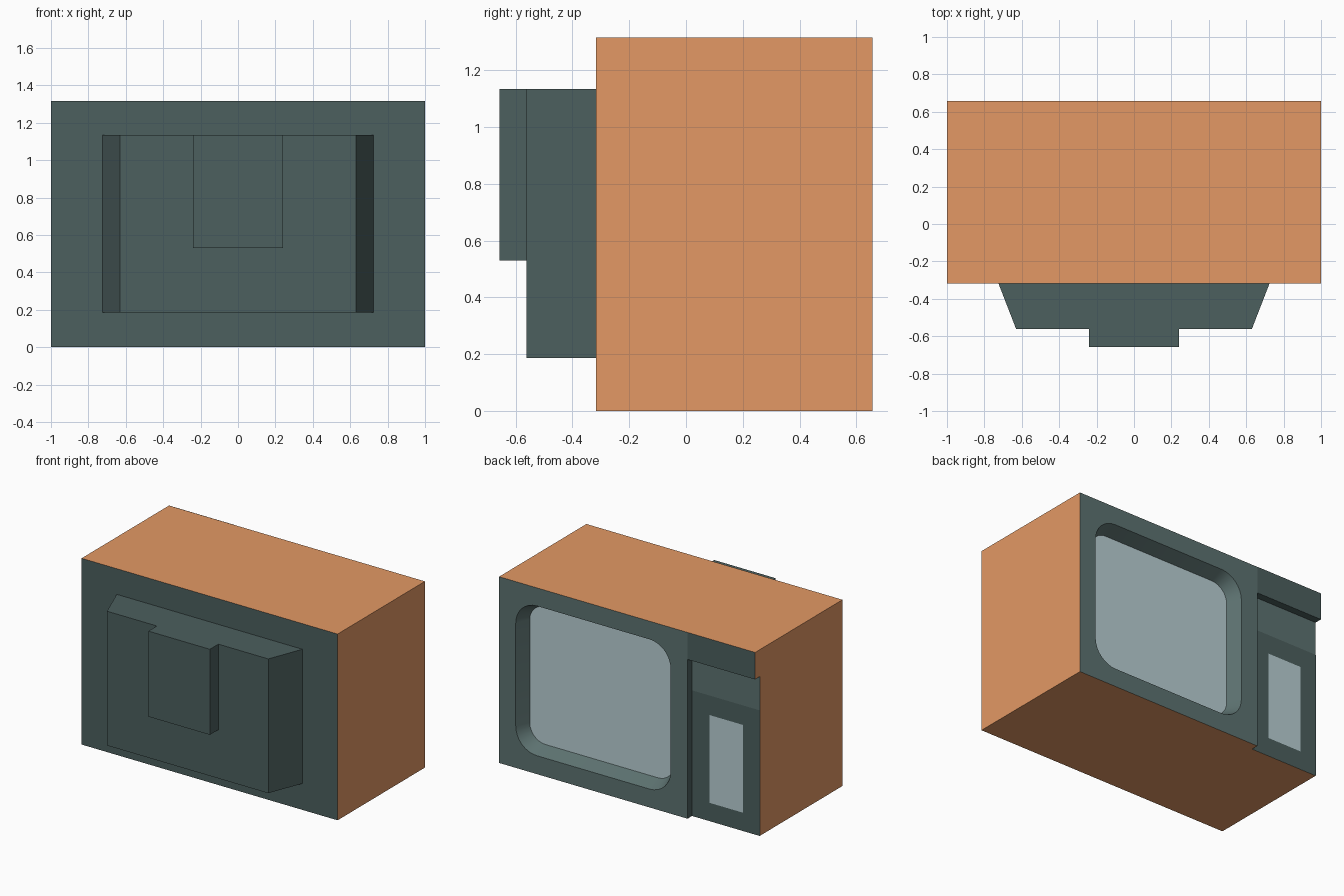
import bpy, bmesh, math

if "Cube" in bpy.data.objects:
    bpy.data.objects.remove(bpy.data.objects["Cube"])

H, BACK, FACE = 1.315, -0.317, 0.657      # cabinet height, rear plane, screen-side plane
RECESS = 0.052                            # control panel set-back
SPLIT = -0.472                            # x where the control column starts
DEPTH, INSET = 0.095, 0.043               # screen well depth and wall taper


def material(name, rgb):
    m = bpy.data.materials.new(name)
    m.diffuse_color = (*rgb, 1)
    m.use_nodes = True
    m.node_tree.nodes["Principled BSDF"].inputs["Base Color"].default_value = m.diffuse_color
    return m


wood = material("wood", (0.77, 0.317, 0.128))
shell = material("shell", (0.072, 0.115, 0.112))
bezel = material("bezel", (0.11, 0.17, 0.165))
glass = material("glass", (0.49, 0.63, 0.66))


def make(name, bm, mat):
    me = bpy.data.meshes.new(name)
    bm.to_mesh(me)
    bm.free()
    me.materials.append(mat)
    ob = bpy.data.objects.new(name, me)
    bpy.context.collection.objects.link(ob)
    return ob


def solid(name, outline, axis, lo, hi, mat, end=None):
    """Solid between an outline at lo and (optionally different) end outline at hi."""
    bm = bmesh.new()
    put = (lambda a, b, t: (a, t, b)) if axis == 'y' else (lambda a, b, t: (a, b, t))
    r0 = [bm.verts.new(put(a, b, lo)) for a, b in outline]
    r1 = [bm.verts.new(put(a, b, hi)) for a, b in (end or outline)]
    bm.faces.new(r0)
    bm.faces.new(r1)
    for i in range(len(r0)):
        bm.faces.new((r0[i - 1], r0[i], r1[i], r1[i - 1]))
    bmesh.ops.recalc_face_normals(bm, faces=bm.faces)
    return make(name, bm, mat)


def panel(name, outline, y, mat):
    """Flat face looking towards +y."""
    bm = bmesh.new()
    bm.faces.new([bm.verts.new((x, y, z)) for x, z in reversed(outline)])
    return make(name, bm, mat)


def rect(x0, x1, z0, z1):
    return [(x0, z0), (x1, z0), (x1, z1), (x0, z1)]


def well(grow, n=8):
    """Rounded screen outline, grown or shrunk."""
    x0, x1, z0, z1, r = -0.34, 0.87, 0.13, 1.187, 0.165
    pts = []
    corners = [(x1 - r, z1 - r), (x0 + r, z1 - r), (x0 + r, z0 + r), (x1 - r, z0 + r)]
    for q, (cx, cz) in enumerate(corners):
        for i in range(n + 1):
            a = math.pi / 2 * (q + i / n)
            pts.append((cx + (r + grow) * math.cos(a), cz + (r + grow) * math.sin(a)))
    return pts


def combine(target, other, operation):
    other.hide_render = True
    mod = target.modifiers.new("combine", 'BOOLEAN')
    mod.object = other
    mod.operation = operation
    mod.solver = 'EXACT'
    bpy.ops.object.modifier_apply(modifier=mod.name)
    bpy.data.objects.remove(other)


# Cabinet with the tapered tube housing and its raised cap joined to the rear
cabinet = solid("cabinet", rect(-1, 1, 0, H), 'y', BACK, FACE, wood)
bpy.context.view_layer.objects.active = cabinet
cabinet.select_set(True)
Z0, Z1 = 0.186, 1.134
housing = [(-0.725, -0.2), (-0.725, BACK), (-0.63, -0.562),
           (0.63, -0.562), (0.725, BACK), (0.725, -0.2)]
combine(cabinet, solid("tube_housing", housing, 'z', Z0, Z1, shell), 'UNION')
combine(cabinet, solid("housing_cap", rect(-0.24, 0.24, 0.53, Z1), 'y', -0.657, -0.5, shell), 'UNION')

# Tapered screen well and control column cut away
combine(cabinet, solid("screen_cutter", well(-INSET), 'y', FACE - DEPTH, FACE + DEPTH,
                       wood, well(INSET)), 'DIFFERENCE')
combine(cabinet, solid("control_cutter", rect(-1.2, SPLIT, -0.2, 1.125), 'y',
                       FACE - RECESS, FACE + 0.2, wood), 'DIFFERENCE')

# Wood on the outer sides, glass on the well floor, bezel on the screen side, shell elsewhere
mats = cabinet.data.materials
mats.clear()
for m in (wood, shell, bezel, glass):
    mats.append(m)
for p in cabinet.data.polygons:
    c = p.center
    if abs(abs(c.x) - 1) < 1e-3 or abs(c.z) < 1e-3 or abs(c.z - H) < 1e-3:
        p.material_index = 0
    elif p.normal.y > 0.2:
        p.material_index = 3 if abs(c.y - FACE + DEPTH) < 1e-3 else 2
    else:
        p.material_index = 1
bpy.ops.object.shade_smooth_by_angle(angle=math.radians(30))

# Flat panels on the control column
EPS = 0.0015
PANEL_Y = FACE - RECESS + EPS
panel("top_trim", rect(-1, SPLIT, 1.125, H), FACE + EPS, shell)
panel("control_panel", rect(-1, SPLIT, 0, 0.887), PANEL_Y, shell)
panel("speaker_grille", rect(-0.87, -0.608, 0.13, 0.75), PANEL_Y + EPS, glass)
